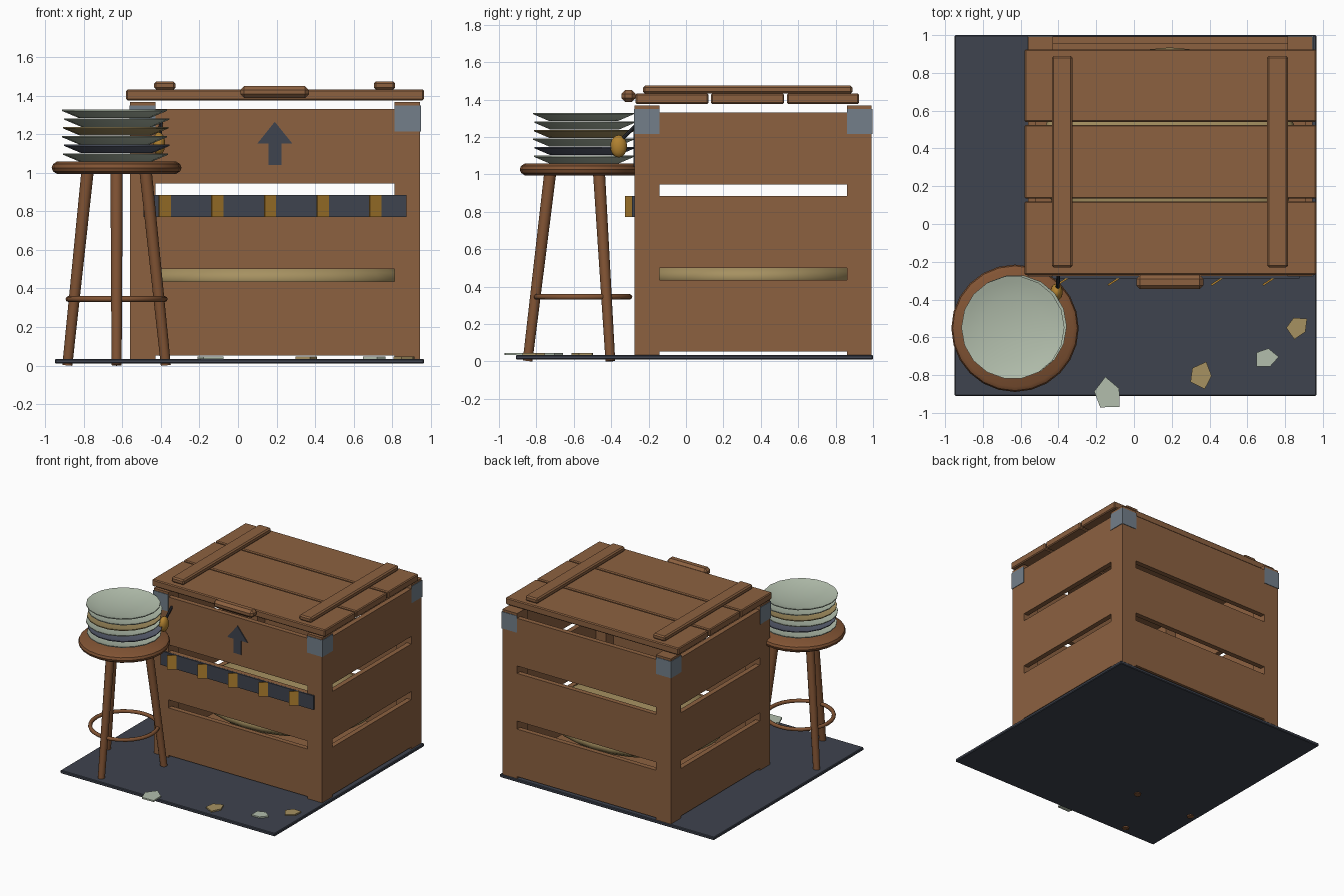
import bpy, bmesh, math
from mathutils import Vector, Matrix

if "Cube" in bpy.data.objects:
    bpy.data.objects.remove(bpy.data.objects["Cube"])


def material(name, r, g, b):
    lin = [((c / 255 + 0.055) / 1.055) ** 2.4 for c in (r, g, b)]
    m = bpy.data.materials.new(name)
    m.diffuse_color = (*lin, 1)
    m.use_nodes = True
    m.node_tree.nodes["Principled BSDF"].inputs["Base Color"].default_value = m.diffuse_color
    return m


WOOD = material("crate wood", 140, 97, 64)
STOOL = material("stool wood", 130, 84, 52)
SLATE = material("dark slate", 62, 67, 78)
PALE = material("pale ceramic", 178, 190, 172)
TAN = material("straw tan", 166, 145, 97)
BLUE = material("blue grey ceramic", 92, 98, 116)
STEEL = material("steel", 115, 127, 138)
GOLD = material("brass", 178, 130, 48)
BLACK = material("dark iron", 42, 44, 50)


def finish(name, bm, mat, smooth=None):
    bmesh.ops.recalc_face_normals(bm, faces=bm.faces)
    me = bpy.data.meshes.new(name)
    bm.to_mesh(me)
    bm.free()
    ob = bpy.data.objects.new(name, me)
    bpy.context.collection.objects.link(ob)
    me.materials.append(mat)
    if smooth:
        bpy.ops.object.select_all(action='DESELECT')
        ob.select_set(True)
        bpy.context.view_layer.objects.active = ob
        bpy.ops.object.shade_smooth_by_angle(angle=math.radians(smooth))
    return ob


def box(name, mat, x0, x1, y0, y1, z0, z1, bevel=0.0, rot=0.0):
    bm = bmesh.new()
    size = Matrix.Diagonal((x1 - x0, y1 - y0, z1 - z0, 1))
    bmesh.ops.create_cube(bm, size=1, matrix=Matrix.Rotation(rot, 4, 'Z') @ size)
    bmesh.ops.translate(bm, verts=bm.verts, vec=((x0 + x1) / 2, (y0 + y1) / 2, (z0 + z1) / 2))
    if bevel:
        bmesh.ops.bevel(bm, geom=bm.edges[:], offset=bevel, segments=1, affect='EDGES')
    return finish(name, bm, mat)


def lathe(name, mat, profile, cx, cy, sides, smooth=35):
    bm = bmesh.new()
    vs = [bm.verts.new((cx + r, cy, z)) for r, z in profile]
    es = [bm.edges.new(p) for p in zip(vs, vs[1:])]
    bmesh.ops.spin(bm, geom=vs + es, cent=(cx, cy, 0), axis=(0, 0, 1),
                   angle=math.tau, steps=sides)
    bmesh.ops.remove_doubles(bm, verts=bm.verts, dist=0.0005)
    return finish(name, bm, mat, smooth)


def rod(name, mat, a, b, ra, rb, sides=12):
    a, b = Vector(a), Vector(b)
    m = Matrix.Translation((a + b) / 2) @ (b - a).to_track_quat('Z', 'Y').to_matrix().to_4x4()
    bm = bmesh.new()
    bmesh.ops.create_cone(bm, cap_ends=True, segments=sides, radius1=ra, radius2=rb,
                          depth=(b - a).length, matrix=m)
    return finish(name, bm, mat, 40)


def ellipsoid(name, mat, centre, radii, u=20, v=12):
    bm = bmesh.new()
    bmesh.ops.create_uvsphere(bm, u_segments=u, v_segments=v, radius=1,
                              matrix=Matrix.Translation(centre) @ Matrix.Diagonal((*radii, 1)))
    return finish(name, bm, mat, 60)


def prism(name, mat, pts, depth):
    bm = bmesh.new()
    f = bm.faces.new([bm.verts.new(p) for p in pts])
    g = bmesh.ops.extrude_face_region(bm, geom=[f])
    bmesh.ops.translate(bm, verts=[e for e in g["geom"] if isinstance(e, bmesh.types.BMVert)],
                        vec=depth)
    return finish(name, bm, mat)


# Ground mat
box("base_mat", SLATE, -0.95, 0.965, -0.91, 1.0, 0.01, 0.035, 0.005)

# Crate: corner posts, slatted walls, floor and straw filling
X0, X1, Y0, Y1, P = -0.56, 0.945, -0.275, 0.993, 0.132
for x in (X0, X1 - P):
    for y in (Y0, Y1 - P):
        box("corner_post", WOOD, x, x + P, y, y + P, 0.035, 1.368)
for z0, z1 in ((0.052, 0.435), (0.50, 0.885), (0.945, 1.33)):
    for y in (Y0, Y1 - 0.04):
        box("long_slat", WOOD, X0 + P, X1 - P, y, y + 0.04, z0, z1)
    for x in (X0, X1 - 0.04):
        box("side_slat", WOOD, x, x + 0.04, Y0 + P, Y1 - P, z0, z1)
box("crate_floor", WOOD, X0 + 0.04, X1 - 0.04, Y0 + 0.04, Y1 - 0.04, 0.07, 0.1)
ellipsoid("straw_filling", TAN, (0.19, 0.36, 0.45), (0.69, 0.575, 0.15), 28, 14)

# Steel corner brackets wrapping each upper corner
T = 0.004
for x, sx in ((X0, -1), (X1, 1)):
    for y, sy in ((Y0, -1), (Y1, 1)):
        xa, xb = sorted((x - sx * P, x + sx * T))
        ya, yb = sorted((y, y + sy * T))
        box("bracket_face", STEEL, xa, xb, ya, yb, 1.215, 1.35)
        xa, xb = sorted((x, x + sx * T))
        ya, yb = sorted((y - sy * P, y + sy * T))
        box("bracket_side", STEEL, xa, xb, ya, yb, 1.215, 1.35)

# Lid planks, battens and handle
for y0, y1 in ((-0.27, 0.12), (0.134, 0.525), (0.54, 0.925)):
    box("lid_plank", WOOD, -0.58, 0.965, y0, y1, 1.376, 1.432, 0.007)
for x in (-0.38, 0.76):
    box("lid_batten", WOOD, x - 0.055, x + 0.055, -0.23, 0.89, 1.432, 1.474, 0.01)
box("lid_handle", WOOD, 0.012, 0.368, -0.345, -0.27, 1.388, 1.45, 0.02)

# Striped band and arrow on the front
box("front_band", SLATE, -0.49, 0.875, -0.288, -0.276, 0.772, 0.885)
for i in range(5):
    x = -0.38 + i * 0.273
    box("band_stripe", GOLD, x - 0.035, x + 0.035, -0.309, -0.299, 0.772, 0.885,
        rot=math.radians(33))
half = [(0.034, 1.04), (0.034, 1.153), (0.09, 1.153), (0, 1.265)]
outline = half + [(-x, z) for x, z in half[-2::-1]]
prism("up_arrow", SLATE, [(0.191 + x, -0.274, z) for x, z in outline], (0, -0.008, 0))

# Stool: seat, three splayed legs and a foot ring
SX, SY = -0.63, -0.552
lathe("stool_seat", STOOL, [(0, 0.995), (0.31, 0.995), (0.33, 1.008), (0.337, 1.026),
                            (0.33, 1.045), (0.31, 1.058), (0, 1.058)], SX, SY, 24)
for k in range(3):
    a = math.radians(-90 + 120 * k)
    c, s = math.cos(a), math.sin(a)
    rod("stool_leg", STOOL, (SX + 0.295 * c, SY + 0.295 * s, 0.002),
        (SX + 0.175 * c, SY + 0.175 * s, 1.0), 0.026, 0.032)
ring = [(0.25 + 0.015 * math.cos(t * math.tau / 8), 0.345 + 0.015 * math.sin(t * math.tau / 8))
        for t in range(9)]
lathe("foot_ring", STOOL, ring, SX, SY, 28, 60)

# Stack of plates
for i, m in enumerate((PALE, BLUE, PALE, TAN, PALE, PALE)):
    z = 1.057 + 0.0455 * i
    dx = 0.007 * math.sin(i * 2.1)
    lathe("plate", m, [(0, z), (0.185, z), (0.273, z + 0.037), (0.273, z + 0.044),
                       (0.245, z + 0.036), (0.17, z + 0.016), (0, z + 0.01)],
          -0.635 + dx, -0.545 + dx / 2, 18)

# Brass bob on an iron hook beside the plates
ellipsoid("brass_bob", GOLD, (-0.41, -0.36, 1.15), (0.033, 0.045, 0.06), 14, 10)
rod("iron_hook", BLACK, (-0.405, -0.34, 1.19), (-0.4, -0.27, 1.26), 0.01, 0.01, 8)

# Broken shards on the ground
for x, y, r, turn, m in ((-0.14, -0.90, 0.085, 1.7, PALE), (0.355, -0.80, 0.07, 1.2, TAN),
                         (0.70, -0.71, 0.062, 0.1, PALE), (0.865, -0.545, 0.062, 0.7, TAN)):
    pts = []
    for k in range(5):
        a = turn + k * math.tau / 5
        q = r * (1.08, 0.85, 0.95, 1.1, 0.8)[k]
        pts.append((x + q * math.cos(a), y + q * math.sin(a), 0.034))
    prism("shard", m, pts, (0, 0, 0.012))
